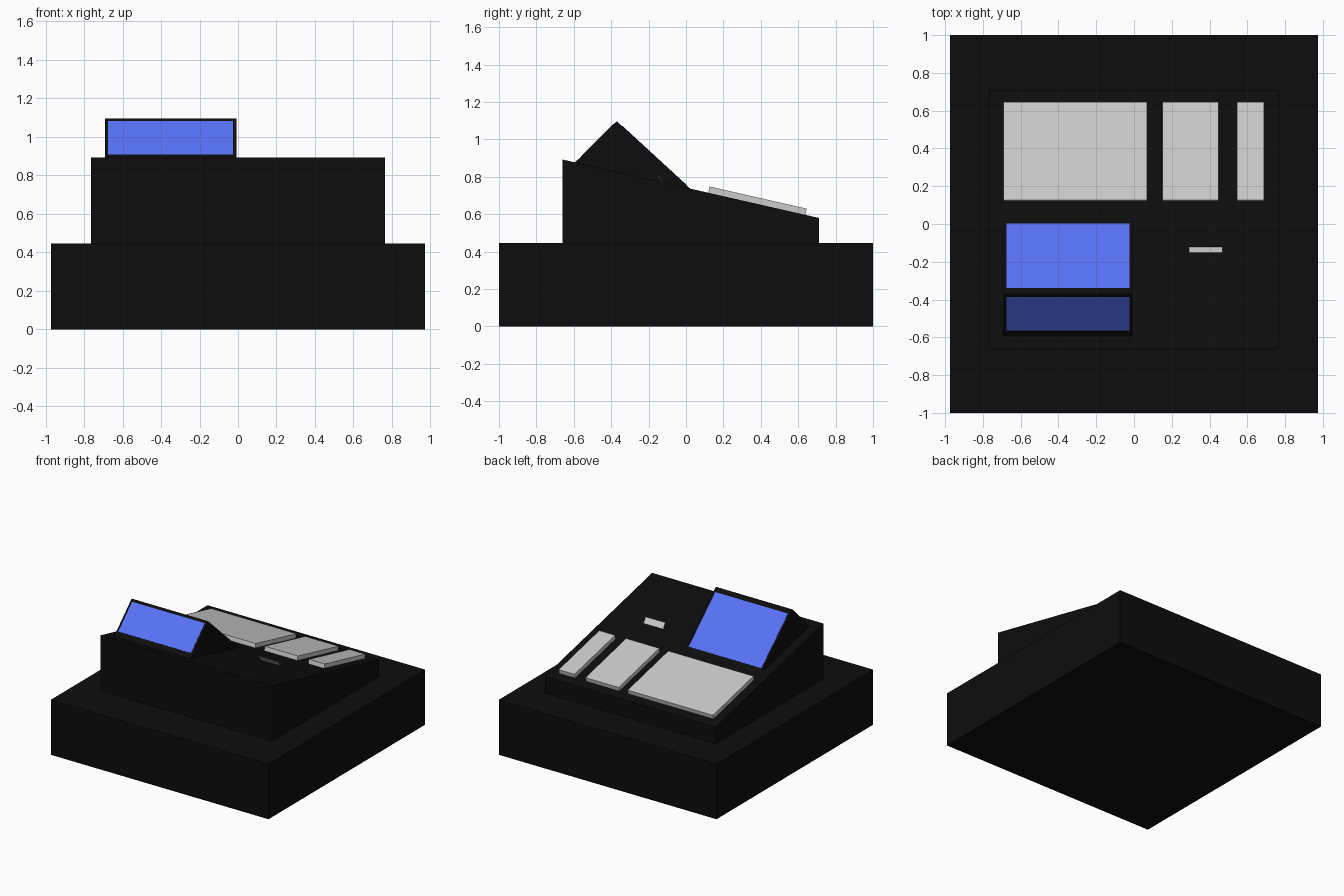
import bpy, bmesh
from mathutils import Vector

if "Cube" in bpy.data.objects:
    bpy.data.objects.remove(bpy.data.objects["Cube"])


def material(name, rgb):
    m = bpy.data.materials.new(name)
    m.diffuse_color = (*rgb, 1)
    m.use_nodes = True
    m.node_tree.nodes["Principled BSDF"].inputs["Base Color"].default_value = m.diffuse_color
    return m


BLACK = material("black_plastic", (0.004, 0.004, 0.004))
BLUE = material("blue_screen", (0.095, 0.17, 0.92))


def extrude_profile(name, profile, x0, x1, mat=None):
    """Sweep a closed (y, z) outline from x0 to x1."""
    bm = bmesh.new()
    face = bm.faces.new([bm.verts.new((x0, y, z)) for y, z in profile])
    out = bmesh.ops.extrude_face_region(bm, geom=[face])
    verts = [v for v in out["geom"] if isinstance(v, bmesh.types.BMVert)]
    bmesh.ops.translate(bm, verts=verts, vec=(x1 - x0, 0, 0))
    bmesh.ops.recalc_face_normals(bm, faces=bm.faces)
    mesh = bpy.data.meshes.new(name)
    bm.to_mesh(mesh)
    bm.free()
    obj = bpy.data.objects.new(name, mesh)
    bpy.context.collection.objects.link(obj)
    if mat:
        mesh.materials.append(mat)
    return obj


def slab(name, a, b, thick, x0, x1, mat=None, sink=0.0):
    """Flat plate lying on the line a-b in the yz plane, raised to its left."""
    a, b = Vector(a), Vector(b)
    d = (b - a).normalized()
    n = Vector((-d.y, d.x))
    return extrude_profile(name, [a - n * sink, b - n * sink, b + n * thick, a + n * thick],
                           x0, x1, mat)


def deck_z(y):
    """Height of the sloping top of the register body."""
    return 0.892 + (y + 0.66) * (0.58 - 0.892) / 1.37


# Cash drawer
extrude_profile("cash_drawer", [(-1, 0), (1, 0), (1, 0.445), (-1, 0.445)], -0.973, 0.973, BLACK)

# Register body with sloping top
extrude_profile("register_body", [(-0.66, 0.445), (0.71, 0.445), (0.71, 0.58), (-0.66, 0.892)],
                -0.765, 0.765, BLACK)

# Two-sided display housing
front, peak, back = (-0.595, 0.875), (-0.37, 1.097), (0.023, 0.736)
extrude_profile("display_housing", [front, peak, back], -0.692, -0.008, BLACK)


def along(a, b, y):
    return (y, a[1] + (b[1] - a[1]) * (y - a[0]) / (b[0] - a[0]))


# Screens on both faces of the housing
slab("customer_screen", along(front, peak, -0.562), along(front, peak, -0.386),
     0.002, -0.675, -0.025, BLUE, 0.002)
slab("cashier_screen", along(peak, back, -0.34), along(peak, back, 0.0),
     0.002, -0.675, -0.025, BLUE, 0.002)

# Key blocks on the sloping deck
for name, x0, x1 in (("main_keys", -0.692, 0.07), ("number_keys", 0.15, 0.447),
                     ("function_keys", 0.545, 0.687)):
    slab(name, (0.119, deck_z(0.119)), (0.638, deck_z(0.638)), 0.034, x0, x1, None, 0.004)

# Receipt paper leaning out of the deck
slab("receipt_paper", (-0.154, 0.81), (-0.118, 0.758), 0.003, 0.29, 0.468)
